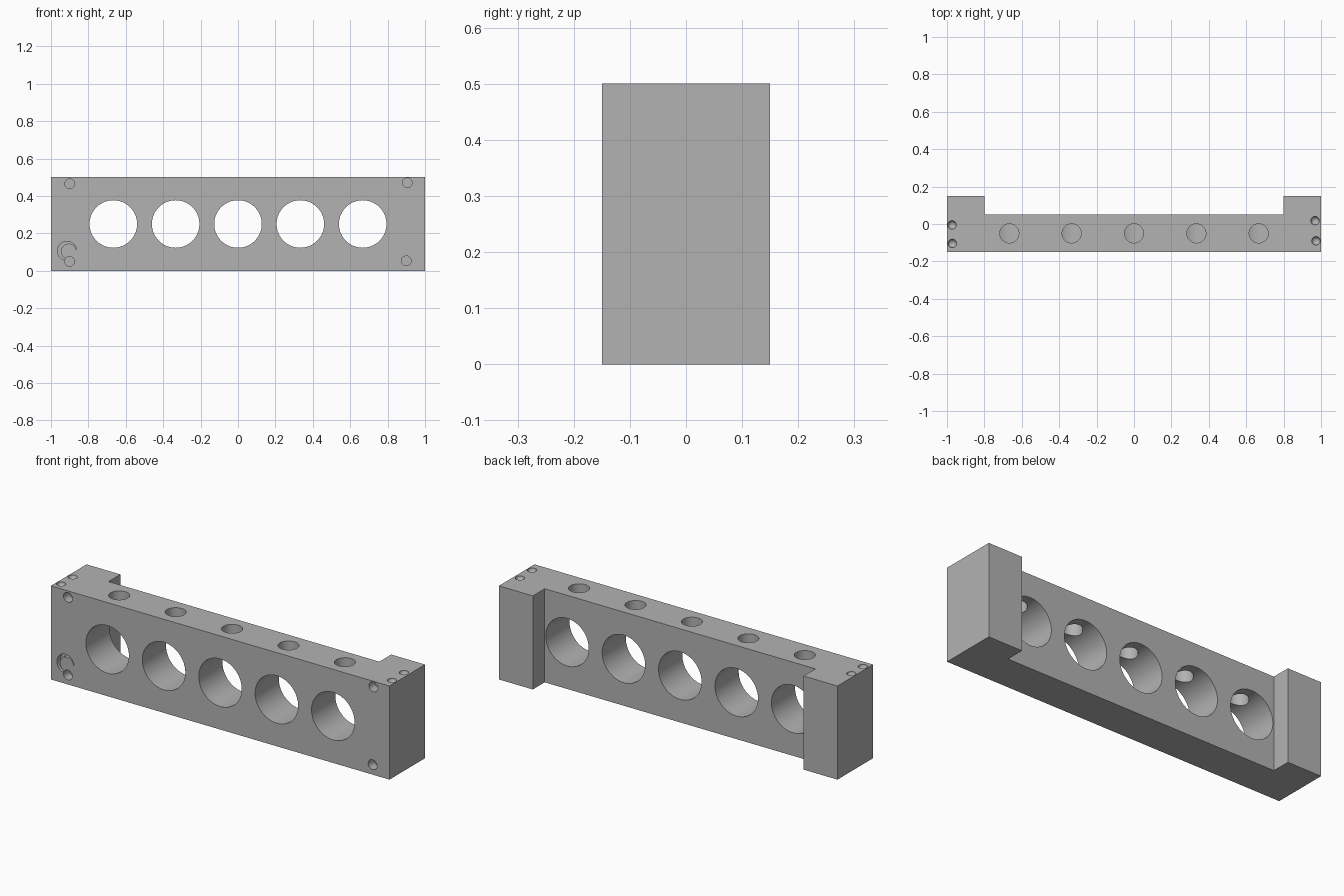
import bpy, bmesh, math
from mathutils import Matrix

cube = bpy.data.objects.get("Cube")
if cube:
    bpy.data.objects.remove(cube, do_unlink=True)

grey = bpy.data.materials.new("plain grey")
grey.use_nodes = True
colour = (0.45, 0.45, 0.45, 1)
grey.diffuse_color = colour
grey.node_tree.nodes["Principled BSDF"].inputs["Base Color"].default_value = colour


def make_object(name, bm):
    bmesh.ops.recalc_face_normals(bm, faces=bm.faces)
    mesh = bpy.data.meshes.new(name)
    bm.to_mesh(mesh)
    bm.free()
    mesh.materials.append(grey)
    ob = bpy.data.objects.new(name, mesh)
    bpy.context.scene.collection.objects.link(ob)
    return ob


def prism(name, start, end):
    """Closed solid between two matching outlines."""
    bm = bmesh.new()
    a = [bm.verts.new(p) for p in start]
    b = [bm.verts.new(p) for p in end]
    bm.faces.new(a)
    bm.faces.new(b[::-1])
    for i in range(len(a)):
        bm.faces.new((a[i - 1], a[i], b[i], b[i - 1]))
    return make_object(name, bm)


def drill(name, centre, radius, depth, axis, sides=64):
    bm = bmesh.new()
    turn = Matrix.Rotation(math.pi / 2, 4, "X") if axis == "Y" else Matrix.Identity(4)
    bmesh.ops.create_cone(bm, cap_ends=True, segments=sides, radius1=radius,
                          radius2=radius, depth=depth,
                          matrix=Matrix.Translation(centre) @ turn)
    return make_object(name, bm)


def dimple(name, centre, radius):
    bm = bmesh.new()
    bmesh.ops.create_uvsphere(bm, u_segments=32, v_segments=17, radius=radius,
                              matrix=Matrix.Translation(centre))
    return make_object(name, bm)


def arc(cx, cz, radius, start, end, steps=40):
    angles = [math.radians(start + (end - start) * i / steps) for i in range(steps + 1)]
    return [(cx + radius * math.cos(a), cz + radius * math.sin(a)) for a in angles]


def cut(target, cutter):
    """Subtract a cutter from the target mesh, then discard the cutter."""
    cutter.hide_render = True
    mod = target.modifiers.new("cut", "BOOLEAN")
    mod.operation, mod.solver, mod.object = "DIFFERENCE", "EXACT", cutter
    graph = bpy.context.evaluated_depsgraph_get()
    result = bpy.data.meshes.new_from_object(target.evaluated_get(graph))
    target.modifiers.remove(mod)
    if result.polygons:
        target.data = result
    bpy.data.objects.remove(cutter, do_unlink=True)


# Bar with a thicker block at each end
TOP, FRONT = 0.5, -0.15
right_half = [(1, FRONT), (1, 0.15), (0.8, 0.15), (0.8, 0.05)]
plan = right_half + [(-x, y) for x, y in reversed(right_half)]
bar = prism("drilled_bar", [(x, y, 0) for x, y in plan], [(x, y, TOP) for x, y in plan])

# Large through holes, each met by a smaller hole from the top
for i in range(-2, 3):
    x = i / 3
    cut(bar, drill("through_hole_cutter", (x, -0.05, 0.25), 0.127, 0.5, "Y", 96))
    cut(bar, drill("top_hole_cutter", (x, -0.05, 0.43), 0.051, 0.3, "Z"))

# Blind screw holes at the front corners
for x, z in [(-0.9, 0.465), (0.905, 0.47), (-0.9, 0.05), (0.9, 0.053)]:
    cut(bar, drill("screw_hole_cutter", (x, FRONT, z), 0.026, 0.1, "Y", 32))

# Dimples on top of the end blocks
for x, y in [(-0.973, -0.005), (-0.972, -0.104), (0.968, 0.018), (0.973, -0.09)]:
    cut(bar, dimple("dimple_cutter", (x, y, TOP), 0.023))

# Crescent groove at the lower front corner
crescent = arc(-0.914, 0.106, 0.051, 10, 250) + arc(-0.906, 0.104, 0.041, 250, 10)
cut(bar, prism("groove_cutter", [(x, FRONT - 0.02, z) for x, z in crescent],
               [(x, FRONT + 0.03, z) for x, z in crescent]))

# One material throughout
bar.data.materials.clear()
bar.data.materials.append(grey)
for poly in bar.data.polygons:
    poly.material_index = 0

# Smooth bores with crisp rims
for ob in bpy.context.selected_objects:
    ob.select_set(False)
bar.select_set(True)
bpy.context.view_layer.objects.active = bar
bpy.ops.object.shade_smooth_by_angle(angle=math.radians(30))
